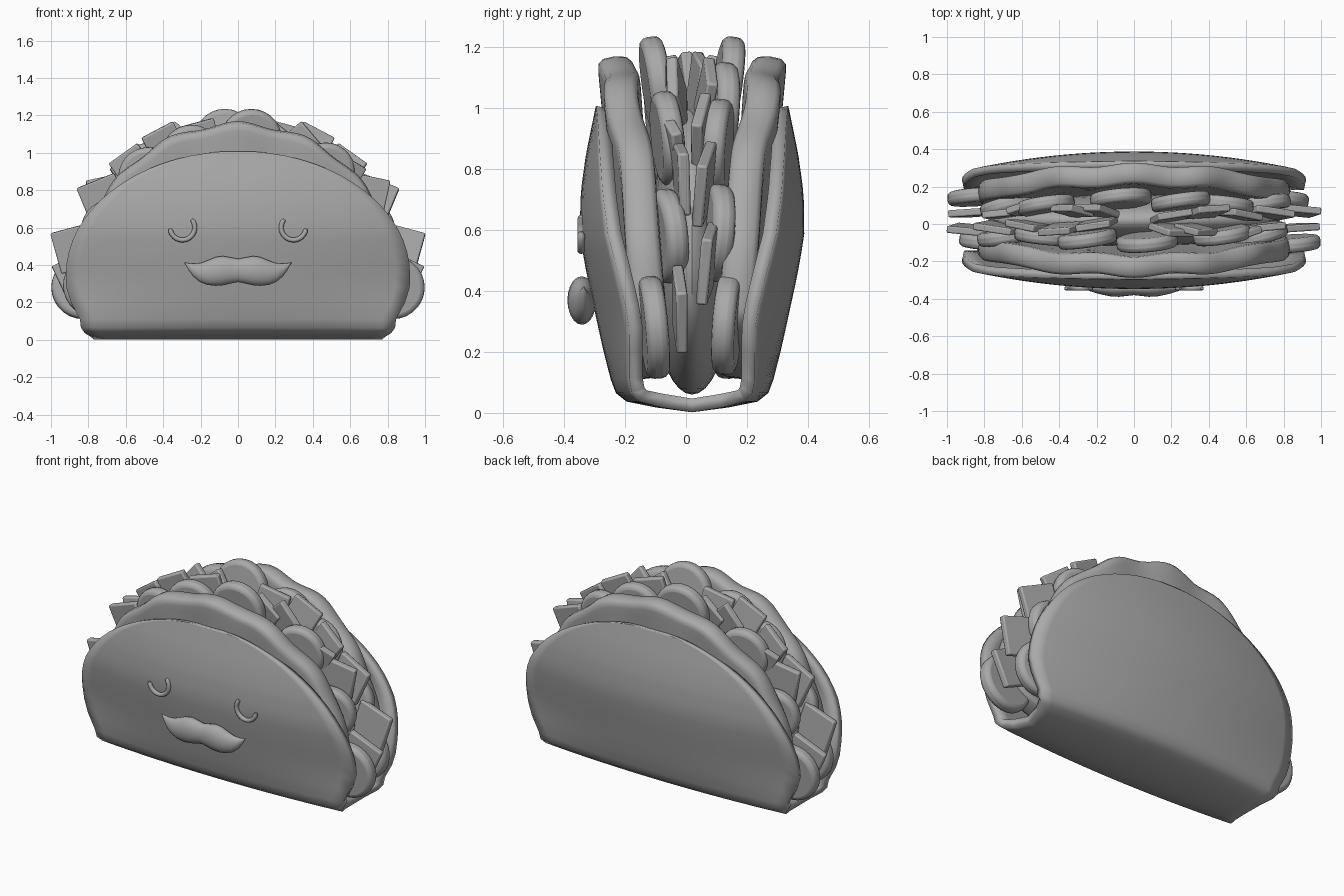
import bpy, bmesh, math
from mathutils import Matrix, Vector

if "Cube" in bpy.data.objects:
    bpy.data.objects.remove(bpy.data.objects["Cube"])

YC = 0.02  # middle plane of the folded shell
grey = bpy.data.materials.new("warm_grey")
grey.diffuse_color = (0.4, 0.4, 0.4, 1)
grey.use_nodes = True
grey.node_tree.nodes["Principled BSDF"].inputs["Base Color"].default_value = grey.diffuse_color


def finish(ob, angle=50):
    ob.data.materials.append(grey)
    bpy.ops.object.select_all(action='DESELECT')
    bpy.context.view_layer.objects.active = ob
    ob.select_set(True)
    bpy.ops.object.shade_smooth_by_angle(angle=math.radians(angle))
    return ob


def add_mesh(name, bm):
    me = bpy.data.meshes.new(name)
    bm.to_mesh(me)
    bm.free()
    ob = bpy.data.objects.new(name, me)
    bpy.context.collection.objects.link(ob)
    return ob


def grid(name, rows, closed=False, caps=False, recalc=True):
    """Skin a list of equally long point rows."""
    bm = bmesh.new()
    vs = [[bm.verts.new(p) for p in r] for r in rows]
    n = len(rows[0])
    for a, b in zip(vs, vs[1:]):
        for i in range(n if closed else n - 1):
            k = (i + 1) % n
            bm.faces.new((a[i], b[i], b[k], a[k]))
    if caps:
        bm.faces.new(vs[0])
        bm.faces.new(vs[-1])
    if recalc:
        bmesh.ops.recalc_face_normals(bm, faces=bm.faces)
    return add_mesh(name, bm)


def interp(pts, x):
    for (x0, y0), (x1, y1) in zip(pts, pts[1:]):
        if x <= x1:
            return y0 + (y1 - y0) * (x - x0) / (x1 - x0)
    return pts[-1][1]


# Folded shell: levels of (half depth, height, half width, end curvature)
levels = [(.12, .018, .79, .03), (.215, .037, .82, .06), (.25, .065, .84, .075),
          (.267, .11, .845, .085), (.29, .2, .893, .105), (.308, .28, .918, .12)]
depth = [(.28, .308), (.45, .345), (.58, .368), (.72, .366), (.85, .348), (1.02, .313)]
for i in range(17):
    t = math.radians(84.5 * i / 16)
    z = .35 + .66 * math.sin(t)
    levels.append((interp(depth, z), z, .92 * math.cos(t), .124))


def shell_row(side, d, z, w, k):
    us = [w * (-1 + 2 * i / 24) for i in range(25)]
    return [(x, YC + side * (d - k * x * x), z) for x in us]


rows = [shell_row(-1, *l) for l in reversed(levels)]
rows.append(shell_row(1, 0, .002, .77, 0))
rows += [shell_row(1, *l) for l in levels]
shell = grid("shell", rows, recalc=False)
m = shell.modifiers.new("thickness", 'SOLIDIFY')
m.thickness = .045
m.offset = -1
finish(shell, 60)

# Wavy leaf slabs just inside each wall
for side, name in ((-1, "front_leaf"), (1, "back_leaf")):
    rows = []
    for r in (.04, .35, .65, .85, .95, 1):
        row = []
        for i in range(72):
            a = 2 * math.pi * i / 72
            s = math.sin(a)
            rr = r * (1 + .016 * math.cos(14 * (a - math.pi / 2)) * max(0, s + .2) * r)
            x = .84 * rr * math.cos(a)
            z = .35 + (.81 if s > 0 else .24) * rr * s
            y = .24 - .085 * (1.1 - z) - .04 * (x / .8) ** 2 + .011 * math.cos(15 * x) * r
            row.append((x, YC + side * y, z))
        rows.append(row)
    leaf = grid(name, rows, closed=True)
    m = leaf.modifiers.new("thickness", 'SOLIDIFY')
    m.thickness = .115
    m.offset = 0
    m = leaf.modifiers.new("round", 'SUBSURF')
    m.levels = m.render_levels = 1
    finish(leaf, 80)

# Filling core
bm = bmesh.new()
bmesh.ops.create_uvsphere(bm, u_segments=32, v_segments=20, radius=1)
for v in bm.verts:
    v.co = (v.co.x * .78, YC + v.co.y * .14, .48 + v.co.z * (.53 if v.co.z > 0 else .42))
finish(add_mesh("filling_core", bm))


def piece(name, kind, x, y, z, tilt, yaw, lean, size):
    """Round slice or square chip, plus its twin turned half way round."""
    for turn, label in ((0, "right"), (math.pi, "left")):
        bm = bmesh.new()
        if kind == "slice":
            bmesh.ops.create_cone(bm, cap_ends=True, segments=28, radius1=size,
                                  radius2=size, depth=.075,
                                  matrix=Matrix.Rotation(math.pi / 2, 4, 'X'))
        else:
            bmesh.ops.create_cube(bm, size=1, matrix=Matrix.Diagonal((size, .038, size, 1)))
        mat = (Matrix.Translation((0, YC, 0)) @ Matrix.Rotation(turn, 4, 'Z')
               @ Matrix.Translation((x, y, z))
               @ Matrix.Rotation(math.radians(yaw), 4, 'Z')
               @ Matrix.Rotation(math.radians(lean), 4, 'X')
               @ Matrix.Rotation(math.radians(tilt), 4, 'Y'))
        bm.transform(mat)
        ob = add_mesh(name + "_" + label, bm)
        m = ob.modifiers.new("soft_edge", 'BEVEL')
        m.width = .026 if kind == "slice" else .008
        m.segments = 3 if kind == "slice" else 2
        finish(ob)


# Round slices: x, y, z, tilt, yaw, lean, radius
slices = [(.83, -.125, .28, 0, 4, 5, .168), (.77, .115, .29, 0, -5, -4, .165),
          (.07, -.115, 1.07, 0, 5, 8, .165), (.25, .1, .99, 0, 8, -4, .16),
          (.47, -.08, .9, 0, 8, 6, .155), (.48, .085, .87, 0, -6, -4, .16),
          (.68, .08, .59, 0, 10, -5, .16), (.67, -.08, .58, 0, 14, 5, .155)]
for i, p in enumerate(slices):
    piece("round_slice_%d" % (i + 1), "slice", *p)

# Square chips: x, y, z, tilt, yaw, lean, side
chips = [(.865, .05, .49, 15, -4, -6, .225), (.85, -.04, .34, 25, 3, 2, .22),
         (.72, .04, .75, 22, -6, -7, .22), (.69, -.035, .77, 12, 5, 3, .21),
         (.55, -.07, .88, 30, 12, 12, .2), (.56, .03, .92, 35, -8, -5, .19),
         (.39, .045, 1.04, 28, 8, -8, .19), (.33, -.05, 1.05, 50, -8, 8, .17),
         (.2, .02, 1.07, 15, 10, -5, .19), (.2, -.05, 1.05, 40, -8, 10, .18)]
for i, p in enumerate(chips):
    piece("square_chip_%d" % (i + 1), "chip", *p)

# Closed eyes: curved tubes on the front wall
for s, name in ((-1, "left_eye"), (1, "right_eye")):
    rows = []
    for i in range(21):
        a = math.radians(138 + 217 * i / 20)  # inner end rises higher
        o = Vector((math.cos(a), 0, math.sin(a)))
        rad = .013 * (1 if 0 < i < 20 else .6)
        c = Vector((.297, -.344, .6)) + o * .066
        ring = [c + o * rad * math.cos(b) + Vector((0, rad * math.sin(b), 0))
                for b in (2 * math.pi * j / 10 for j in range(10))]
        rows.append([(s * p.x, p.y, p.z) for p in ring])
    finish(grid(name, rows, closed=True, caps=True))

# Moustache: oval sections of (x, middle height, half height)
half = [(.285, .412, .003), (.265, .392, .018), (.24, .373, .034), (.205, .36, .05),
        (.165, .359, .065), (.12, .366, .077), (.08, .37, .078), (.04, .371, .07)]
sections = [(-x, z, h) for x, z, h in half] + [(0, .371, .062)] + half[::-1]
rows = [[(x, -.343 + .1 * x * x + .6 * h * math.cos(b), z + h * math.sin(b))
         for b in (2 * math.pi * j / 20 for j in range(20))] for x, z, h in sections]
finish(grid("moustache", rows, closed=True, caps=True), 60)
